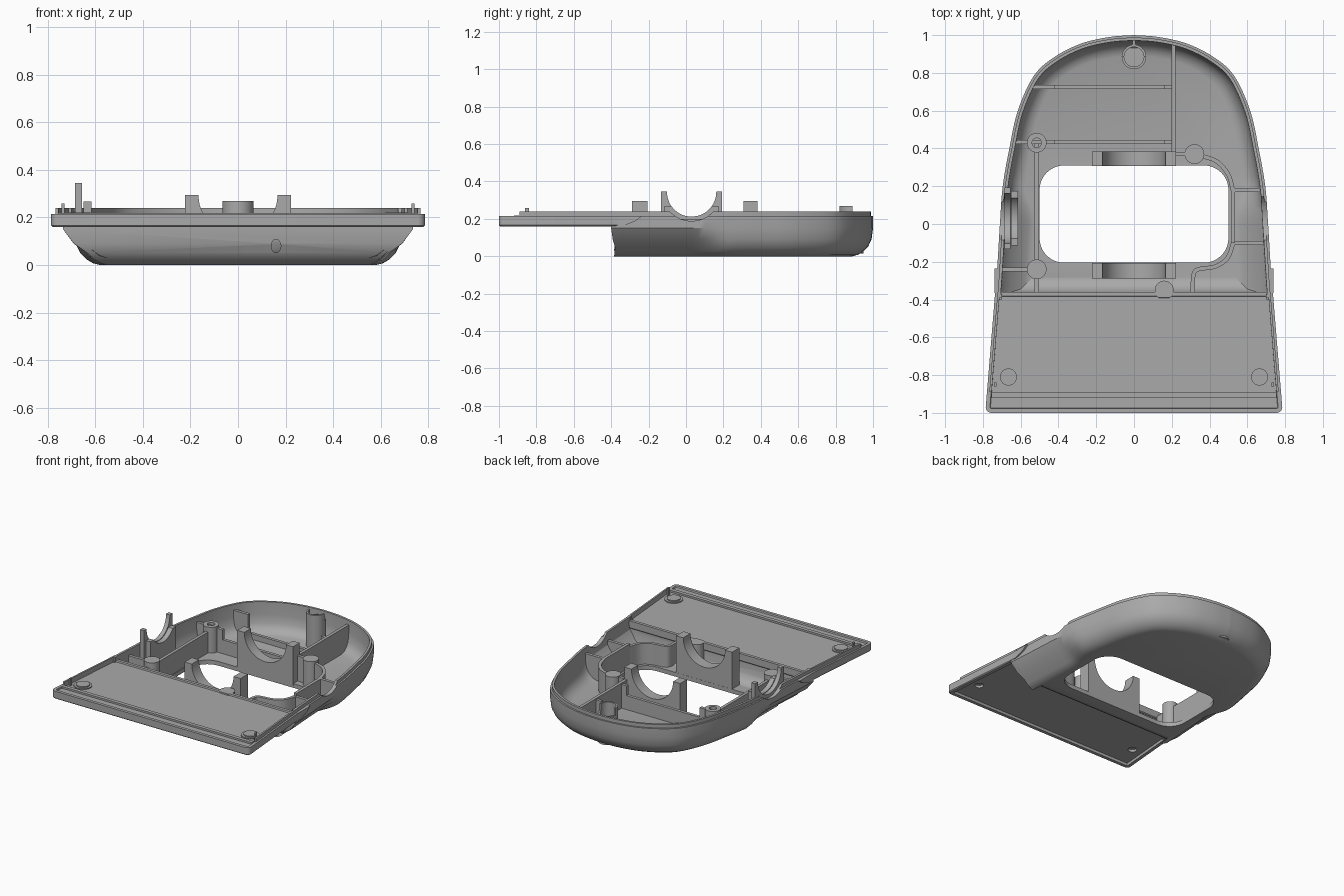
import bpy, bmesh, math
from mathutils import Vector

cube = bpy.data.objects.get("Cube")
if cube:
    bpy.data.objects.remove(cube, do_unlink=True)

GREY = bpy.data.materials.new("mid_grey")
GREY.use_nodes = True
GREY.diffuse_color = (0.4, 0.4, 0.4, 1)
GREY.node_tree.nodes["Principled BSDF"].inputs["Base Color"].default_value = (0.4, 0.4, 0.4, 1)


def clamp(v):
    return max(0.0, min(1.0, v))


def finish(name, bm):
    bmesh.ops.recalc_face_normals(bm, faces=bm.faces)
    mesh = bpy.data.meshes.new(name)
    bm.to_mesh(mesh)
    bm.free()
    mesh.materials.append(GREY)
    obj = bpy.data.objects.new(name, mesh)
    bpy.context.collection.objects.link(obj)
    return obj


def smooth_path(pts, steps=6):
    """Catmull-Rom curve through the points."""
    p = [Vector(q) for q in [pts[0]] + pts + [pts[-1]]]
    out = []
    for a, b, c, d in zip(p, p[1:], p[2:], p[3:]):
        for i in range(steps):
            t = i / steps
            out.append(0.5 * (2 * b + (c - a) * t + (2 * a - 5 * b + 4 * c - d) * t * t
                              + (3 * b - a - 3 * c + d) * t ** 3))
    return out + [p[-1]]


def mitres(pts, closed=True):
    """Mitred right-hand normals of a 2D path."""
    n, result = len(pts), []
    for i, p in enumerate(pts):
        before = pts[i - 1] if closed or i else p
        after = pts[(i + 1) % n] if closed or i < n - 1 else p
        d1, d2 = p - before, after - p
        d1, d2 = (d1 if d1.length else d2).normalized(), (d2 if d2.length else d1).normalized()
        n1, n2 = Vector((d1.y, -d1.x)), Vector((d2.y, -d2.x))
        result.append((n1 + n2) / max(0.4, 1 + n1.dot(n2)))
    return result


def loft(name, outline, profile, grip=False):
    """Stack inset copies of an outline; profile holds (inset, height)."""
    bm = bmesh.new()
    normals, rings = mitres(outline), []
    for inset, z in profile:
        ring = []
        for p, nrm in zip(outline, normals):
            extra = 0.0
            if grip:
                s = clamp((0.25 - p.y) / 0.22)
                extra = 0.07 * s * s * (3 - 2 * s) * clamp((0.12 - z) / 0.06)
            q = p - nrm * inset
            q.x -= nrm.x * extra
            ring.append(bm.verts.new((q.x, q.y, z)))
        rings.append(ring)
    for a, b in zip(rings, rings[1:]):
        for i in range(len(a)):
            j = (i + 1) % len(a)
            bm.faces.new((a[i], a[j], b[j], b[i]))
    bm.faces.new(rings[0])
    bm.faces.new(rings[-1])
    return finish(name, bm)


def prism(name, pts, lo, hi, axis="z"):
    """Extrude a 2D polygon along an axis."""
    place = {"x": lambda p, h: (h, p[0], p[1]), "y": lambda p, h: (p[0], h, p[1]),
             "z": lambda p, h: (p[0], p[1], h)}[axis]
    bm = bmesh.new()
    a, b = ([bm.verts.new(place(p, h)) for p in pts] for h in (lo, hi))
    for i in range(len(a)):
        j = (i + 1) % len(a)
        bm.faces.new((a[i], a[j], b[j], b[i]))
    bm.faces.new(a)
    bm.faces.new(b)
    return finish(name, bm)


def box(name, x0, x1, y0, y1, z0, z1):
    return prism(name, [(x0, y0), (x1, y0), (x1, y1), (x0, y1)], z0, z1)


def arc(cx, cy, r, start, end, n=24):
    angles = [math.radians(start + (end - start) * i / n) for i in range(n + 1)]
    return [Vector((cx + r * math.cos(a), cy + r * math.sin(a))) for a in angles]


def disc(cx, cy, r):
    return arc(cx, cy, r, 0, 360, 32)[:-1]


def boolean(obj, other, operation="DIFFERENCE", keep=False):
    mod = obj.modifiers.new("cut", "BOOLEAN")
    mod.operation, mod.solver, mod.object = operation, "EXACT", other
    bpy.context.view_layer.update()
    deps = bpy.context.evaluated_depsgraph_get()
    mesh = bpy.data.meshes.new_from_object(obj.evaluated_get(deps))
    obj.modifiers.clear()
    obj.data = mesh
    if not keep:
        bpy.data.objects.remove(other, do_unlink=True)


def cradle(name, centre, half, top, cz, r, base, lo, hi, axis):
    """Upright block with a round seat cut into its top."""
    a = math.degrees(math.asin((top - cz) / r))
    seat = arc(centre, cz, r, a, -180 - a)
    pts = [(centre - half, base), (centre + half, base), (centre + half, top)]
    return prism(name, pts + seat + [(centre - half, top)], lo, hi, axis)


# Rounded shell with an open top and inset side grips
side = smooth_path([(0.735, -0.4), (0.722, -0.2), (0.71, 0), (0.695, 0.2), (0.66, 0.4),
                    (0.615, 0.6), (0.53, 0.785), (0.42, 0.885), (0.28, 0.955),
                    (0.13, 0.99), (0, 1)])
body = side + [Vector((-p.x, p.y)) for p in reversed(side[:-1])]
outer = [(0.11, 0), (0.08, 0.008), (0.055, 0.023), (0.027, 0.05), (0.008, 0.09), (0, 0.15)]
inner = [(0.03, 0.15), (0.038, 0.09), (0.055, 0.06), (0.08, 0.04), (0.11, 0.03)]
shell = loft("shell", body, outer + [(0, 0.215), (0.012, 0.215), (0.012, 0.24), (0.028, 0.24)]
             + inner, True)
envelope = loft("envelope", body, [(i + 0.008, z + 0.006) for i, z in outer] + [(0.015, 0.4)], True)
envelope.hide_render = True

# Rounded rectangular opening, side notches, front trim and screw hole
opening = []
for cx, cy, start in ((0.37, 0.18, 0), (-0.37, 0.18, 90), (-0.37, -0.075, 180), (0.37, -0.075, 270)):
    opening += arc(cx, cy, 0.13, start, start + 90, 10)
boolean(shell, prism("opening_cutter", opening, -0.1, 0.5))
boolean(shell, prism("notch_cutter", disc(0.03, 0.345, 0.157), -1, 1, "x"))
boolean(shell, box("front_trim", -0.7, 0.7, -0.45, -0.355, 0.2, 0.4))
hole = [(0.16 + 0.02 * p.x, 0.08 + 0.028 * p.y) for p in disc(0, 0, 1)]
boolean(shell, prism("screw_hole_cutter", hole, -0.5, -0.362, "y"))

# Flat front plate with a rim above and below
plate_right = arc(0.755, -0.97, 0.03, -90, 0, 6) + [Vector((0.735, -0.36))]
plate_outline = plate_right + [Vector((-p.x, p.y)) for p in reversed(plate_right)]
plate = loft("front_plate", plate_outline,
             [(0.03, 0.18), (0.03, 0.16), (0.006, 0.16), (0, 0.166), (0, 0.215), (0.022, 0.215),
              (0.025, 0.205)])
box("plate_front_lip", -0.755, 0.755, -0.92, -0.893, 0.2, 0.218)
for s, label in ((1, "left"), (-1, "right")):
    lip = [(s * 0.766, -0.89), (s * 0.722, -0.36), (s * 0.71, -0.36), (s * 0.754, -0.89)]
    prism("plate_lip_" + label, lip, 0.2, 0.24)
    wing = [(-0.365, 0.16), (-0.32, 0.168), (-0.27, 0.188), (-0.235, 0.215), (-0.365, 0.215)]
    prism("plate_wing_" + label, wing, min(s * 0.71, s * 0.738), max(s * 0.71, s * 0.738), "x")
    prism("plate_pad_" + label, disc(s * 0.665, -0.81, 0.06), 0.2, 0.212)
    prism("plate_pad_cap_" + label, disc(s * 0.665, -0.81, 0.045), 0.2, 0.22)
    boolean(plate, prism("dimple_cutter", disc(s * 0.665, -0.81, 0.03), 0.1, 0.198))
    box("locating_pin_" + label, s * 0.735 - 0.006, s * 0.735 + 0.006, -0.86, -0.84, 0.2, 0.258)


# Stiffening ribs, trimmed to the shell
def rib(name, pts, top, width=0.022):
    path = [Vector(p) for p in pts]
    offs = [n * width / 2 for n in mitres(path, False)]
    loop = [p + o for p, o in zip(path, offs)] + [p - o for p, o in reversed(list(zip(path, offs)))]
    boolean(prism(name, loop, 0.01, top), envelope, "INTERSECT", True)


for label, y, x0, middle in (("rear", 0.725, -0.57, 0.07), ("middle", 0.435, -0.64, 0.13)):
    rib(label + "_rib_right", [(x0, y), (-0.42, y)], 0.2)
    rib(label + "_rib_centre", [(-0.42, y), (0.16, y)], middle)
    rib(label + "_rib_left", [(0.16, y), (0.21, y)], 0.2)
rib("long_rib", [(0.21, 0.98), (0.21, 0.37), (0.29, 0.37)], 0.21)
rib("right_rib", [(-0.515, 0.43), (-0.515, -0.36)], 0.18)
rib("right_short_rib", [(-0.515, -0.24), (-0.7, -0.24)], 0.2)
rib("left_rear_curved_rib", smooth_path([(0.36, 0.36), (0.44, 0.33), (0.5, 0.26), (0.525, 0.17)]), 0.2)
rib("left_rib", [(0.525, 0.18), (0.525, -0.1)], 0.2)
rib("left_cross_rib_rear", [(0.52, 0.18), (0.7, 0.18)], 0.2)
rib("left_cross_rib_front", [(0.52, -0.1), (0.69, -0.1)], 0.18)
rib("left_front_curved_rib", smooth_path([(0.525, -0.1), (0.495, -0.18), (0.43, -0.225),
                                          (0.34, -0.24), (0.315, -0.27), (0.31, -0.36)]), 0.18)
rib("front_ledge_rib", [(0.23, -0.375), (0.63, -0.375)], 0.208, 0.012)

# Screw bosses
for label, x, y, r, bore in (("rear_right", -0.515, 0.43, 0.052, 0.025),
                             ("front_right", -0.515, -0.24, 0.052, 0),
                             ("rear_left", 0.32, 0.37, 0.052, 0),
                             ("front", 0.16, -0.35, 0.05, 0)):
    boss = prism("boss_" + label, disc(x, y, r), 0.01, 0.215)
    if bore:
        boolean(boss, prism("bore_cutter", disc(x, y, bore), 0.08, 0.4))
    boolean(boss, envelope, "INTERSECT", True)

# Rear cable guide: a tube with a raised front half
tube = prism("rear_tube", disc(0, 0.885, 0.065), 0.015, 0.27)
boolean(tube, prism("tube_bore", disc(0, 0.885, 0.052), 0.05, 0.4))
boolean(tube, box("tube_step", -0.1, 0.1, 0.89, 1, 0.22, 0.4))
rib("rear_tube_web", [(0, 0.945), (0, 0.985)], 0.22, 0.015)

# Round-seated cradles around the opening
for label, y0, y1 in (("rear", 0.308, 0.383), ("front", -0.288, -0.206)):
    cradle("cradle_" + label, 0, 0.222, 0.295, 0.294, 0.166, 0.015, y0, y1, "y")
cradle("side_cradle_tall", 0.03, 0.163, 0.345, 0.344, 0.132, 0.12, -0.685, -0.655, "x")
cradle("side_cradle_low", 0.03, 0.145, 0.268, 0.344, 0.132, 0.06, -0.65, -0.615, "x")

# Tidy helpers and shade
bpy.data.objects.remove(envelope, do_unlink=True)
for obj in bpy.context.collection.objects:
    if obj.type == "MESH" and obj.data.materials and obj.data.materials[0] == GREY:
        obj.data.shade_smooth()
        obj.data.set_sharp_from_angle(angle=math.radians(30))
